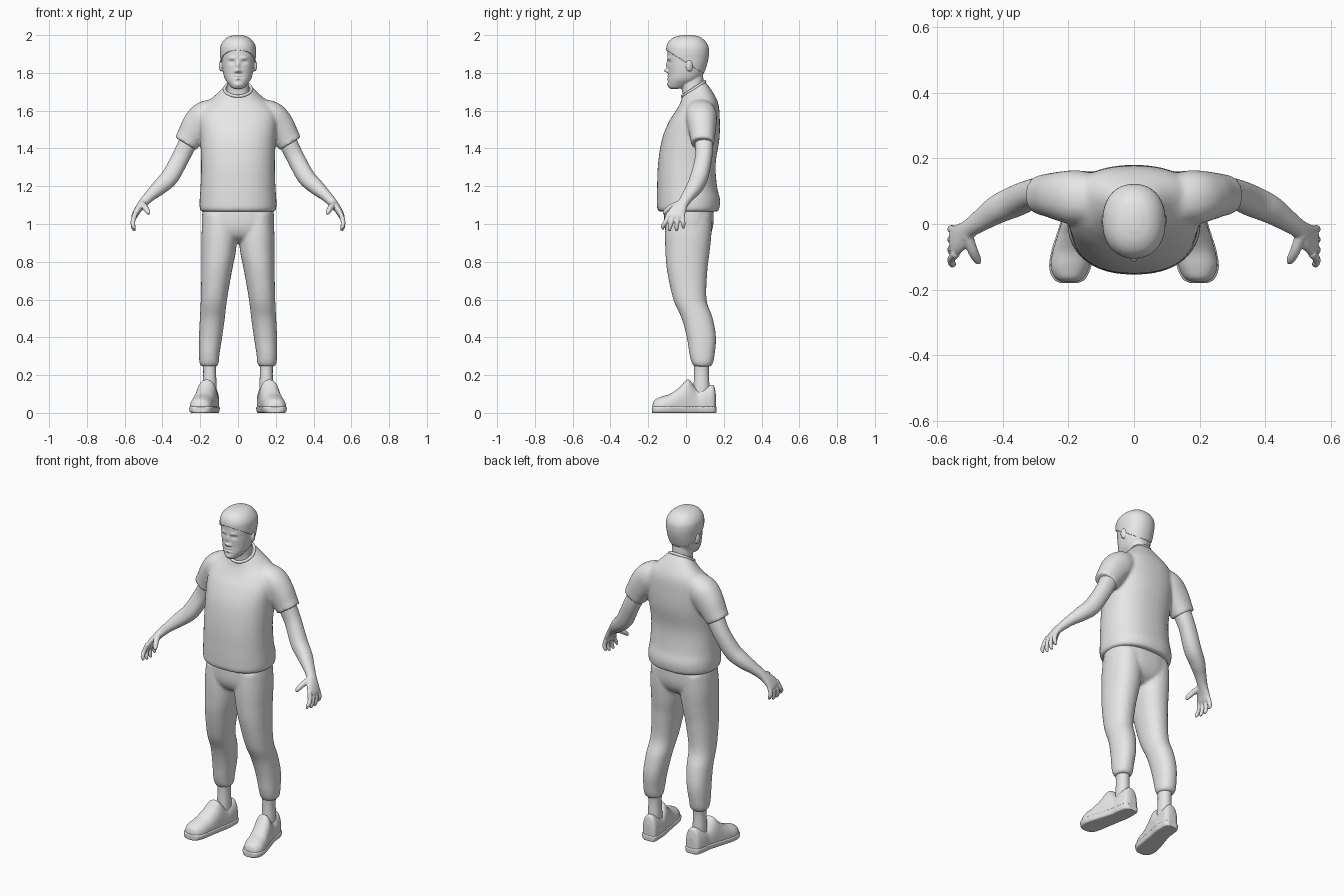
import bpy, bmesh, math
from mathutils import Vector, Matrix

cube = bpy.data.objects.get("Cube")
if cube:
    bpy.data.objects.remove(cube, do_unlink=True)

grey = bpy.data.materials.new("light grey")
grey.use_nodes = True
grey.diffuse_color = (0.8, 0.8, 0.8, 1)
grey.node_tree.nodes["Principled BSDF"].inputs["Base Color"].default_value = (0.8, 0.8, 0.8, 1)


def band(z, x0, x1, front, back, tilt=0):
    """Key ring given by its extents: centre, two radii and a tilt."""
    return ((x0 + x1) / 2, (front + back) / 2, z, (x1 - x0) / 2, (back - front) / 2, tilt)


def spline(keys, steps):
    """Smoothly interpolate the key rings."""
    k = [Vector(q) for q in keys]
    k = [2 * k[0] - k[1]] + k + [2 * k[-1] - k[-2]]
    out = []
    for i in range(1, len(k) - 2):
        p, q, r, s = k[i - 1:i + 3]
        for j in range(steps):
            t = j / steps
            out.append((2 * q + (r - p) * t + (2 * p - 5 * q + 4 * r - s) * t ** 2
                        + (3 * q - p - 3 * r + s) * t ** 3) / 2)
    return out + [k[-2]]


def loft(bm, keys, along=False, side=1, n=32, power=2.2, steps=5):
    """Skin rounded rings, level (or tilted) or square to their path."""
    rings = spline([tuple(q) + (0,) * (6 - len(q)) for q in keys], steps)
    loops = []
    for i, r in enumerate(rings):
        c = Vector(r[:3])
        if along:
            a, b = rings[max(i - 1, 0)], rings[min(i + 1, len(rings) - 1)]
            t = (Vector(b[:3]) - Vector(a[:3])).normalized()
            u = Vector((0, 1, 0))
            u = (u - t * t.dot(u)).normalized()
            v = t.cross(u)
        else:
            ang = math.radians(r[5])
            u, v = Vector((1, 0, 0)), Vector((0, math.cos(ang), math.sin(ang)))
        loop = []
        for j in range(n):
            w = 2 * math.pi * j / n
            co, si = math.cos(w), math.sin(w)
            e = 2 / power
            p = c + u * max(r[3], .001) * math.copysign(abs(co) ** e, co) \
                  + v * max(r[4], .001) * math.copysign(abs(si) ** e, si)
            loop.append(bm.verts.new((p.x * side, p.y, p.z)))
        loops.append(loop)
    for a, b in zip(loops, loops[1:]):
        for j in range(n):
            bm.faces.new((a[j], a[j - 1], b[j - 1], b[j]))
    bm.faces.new(loops[0])
    bm.faces.new(loops[-1][::-1])
    return [v for loop in loops for v in loop]


def finish(name, bm, voxel=0, relax=3):
    bmesh.ops.recalc_face_normals(bm, faces=bm.faces[:])
    me = bpy.data.meshes.new(name)
    bm.to_mesh(me)
    bm.free()
    me.materials.append(grey)
    for f in me.polygons:
        f.use_smooth = True
    ob = bpy.data.objects.new(name, me)
    bpy.context.collection.objects.link(ob)
    if voxel:
        m = ob.modifiers.new("blend", "REMESH")
        m.mode, m.voxel_size, m.use_smooth_shade = "VOXEL", voxel, True
        m = ob.modifiers.new("relax", "SMOOTH")
        m.factor, m.iterations = 0.5, relax
    return ob


# Shirt: torso and short sleeves
bm = bmesh.new()
loft(bm, [band(z, -w, w, f, b, t) for z, w, f, b, t in (
    (1.065, .19, -.14, .165, 0), (1.08, .202, -.152, .176, 0), (1.13, .203, -.154, .18, 0),
    (1.2, .198, -.153, .164, 0), (1.32, .195, -.148, .157, 0), (1.45, .2, -.127, .177, 0),
    (1.55, .205, -.09, .179, 3), (1.62, .185, -.055, .172, 10),
    (1.675, .12, -.037, .142, 22), (1.715, .075, -.032, .112, 33))], n=48, power=2.3)
for s in (1, -1):
    loft(bm, [(.1, .075, 1.61, .07, .06), (.17, .08, 1.57, .083, .083),
              (.215, .085, 1.52, .076, .083), (.255, .088, 1.46, .066, .071),
              (.277, .088, 1.425, .062, .066)], True, s)
finish("shirt", bm, .009, 4)

# Ribbed neckline
bpy.ops.mesh.primitive_torus_add(major_radius=.071, minor_radius=.008, major_segments=48,
                                 location=(0, .04, 1.715), rotation=(math.radians(33), 0, 0))
collar = bpy.context.object
collar.name = "shirt_collar"
collar.data.materials.append(grey)
bpy.ops.object.shade_smooth()

# Trousers: hips and two legs
bm = bmesh.new()
loft(bm, [band(z, -w, w, f, b) for z, w, f, b in (
    (1.12, .18, -.11, .14), (1.05, .19, -.116, .146), (.98, .19, -.113, .142),
    (.93, .17, -.09, .12), (.9, .12, -.04, .08))], n=48, power=2.4)
for s in (1, -1):
    loft(bm, [band(*q) for q in (
        (1.05, .015, .185, -.105, .135), (.95, .004, .193, -.111, .135),
        (.85, .012, .193, -.109, .125), (.75, .032, .194, -.1, .113),
        (.6, .058, .197, -.067, .109), (.5, .07, .202, -.023, .142),
        (.4, .084, .207, .004, .159), (.31, .098, .207, .018, .152),
        (.265, .102, .204, .03, .143), (.245, .112, .194, .042, .132))], side=s)
finish("trousers", bm, .009, 4)

# Head shape, shared by the face and the hair
skull = [(1.715, .015, -.08, -.045), (1.722, .034, -.09, -.01), (1.74, .05, -.095, .03),
         (1.765, .068, -.095, .07), (1.795, .078, -.093, .09), (1.83, .084, -.095, .103),
         (1.865, .087, -.097, .112), (1.9, .09, -.098, .116), (1.935, .087, -.096, .112),
         (1.965, .07, -.08, .092), (1.984, .045, -.05, .066), (1.993, .015, -.012, .03)]
bm = bmesh.new()
face = loft(bm, [band(z, -w, w, f, b) for z, w, f, b in skull], n=96, steps=8)
# Features as soft bumps: x, z, width, height, depth
bumps = [(0, 1.811, .011, .01, .024), (0, 1.84, .009, .02, .012), (.015, 1.807, .007, .007, .008),
         (.033, 1.878, .018, .007, .006), (.033, 1.857, .014, .009, -.011),
         (.033, 1.855, .009, .005, .006), (0, 1.784, .017, .004, .007),
         (0, 1.768, .015, .005, .008), (0, 1.776, .02, .003, -.004), (0, 1.737, .02, .01, .006)]
for v in face:
    if v.co.y < -.02:
        shift = 0
        for x, z, w, h, d in bumps:
            shift += d * math.exp(-((abs(v.co.x) - x) / w) ** 2 - ((v.co.z - z) / h) ** 2)
        v.co.y -= shift
# Neck and ears
loft(bm, [(0, .05, 1.64, .07, .065), (0, .04, 1.7, .06, .06),
          (0, .033, 1.75, .056, .06), (0, .03, 1.81, .056, .06)])
for s in (1, -1):
    place = Matrix.Translation((.089 * s, .018, 1.838)) @ Matrix.Rotation(.35 * s, 4, "Z")
    bmesh.ops.create_uvsphere(bm, u_segments=20, v_segments=12, radius=1,
                              matrix=place @ Matrix.Diagonal((.011, .019, .031, 1)))
finish("head", bm, .004, 2)

# Short hair: a shell cut high over the forehead and low at the nape
bm = bmesh.new()
loft(bm, [band(z + .007, -w - .006, w + .006, f - .007, b + .006) for z, w, f, b in skull], n=64)
bmesh.ops.bisect_plane(bm, geom=bm.verts[:] + bm.edges[:] + bm.faces[:],
                       plane_co=(0, 0, 1.855), plane_no=(0, .62, 1), clear_inner=True)
hair = finish("hair", bm)
m = hair.modifiers.new("thickness", "SOLIDIFY")
m.thickness, m.offset = .012, -1

for s, label in ((1, "left"), (-1, "right")):
    # Arm and palm
    bm = bmesh.new()
    loft(bm, [(.22, .09, 1.52, .05, .05), (.265, .095, 1.43, .049, .049),
              (.305, .093, 1.35, .045, .047), (.36, .07, 1.25, .047, .047),
              (.415, .045, 1.195, .043, .041), (.465, .012, 1.15, .034, .03),
              (.503, -.015, 1.11, .029, .024), (.53, -.04, 1.075, .042, .019),
              (.547, -.054, 1.045, .046, .016), (.553, -.058, 1.03, .036, .011)], True, s)
    # Four fingers and a thumb
    for i, drop in enumerate((.01, 0, 0, .014)):
        y, tip = -.09 + .024 * i, -.122 + .036 * i
        loft(bm, [(.542, y, 1.06, .013, .013), (.556, (y + tip) / 2, 1.015, .0125, .0125),
                  (.554, tip, .98 + drop, .011, .011), (.546, tip, .962 + drop, .006, .006)],
             True, s, n=12, power=2)
    loft(bm, [(.51, -.03, 1.11, .018, .018), (.492, -.08, 1.088, .016, .016),
              (.478, -.108, 1.066, .013, .013), (.472, -.118, 1.052, .007, .007)],
         True, s, n=12, power=2)
    finish(label + "_arm", bm, .0045, 2)

    # Bare ankle
    bm = bmesh.new()
    loft(bm, [(.152, .085, .3, .04, .045), (.15, .082, .22, .034, .039),
              (.15, .082, .14, .037, .042), (.15, .08, .08, .037, .042)], side=s)
    finish(label + "_ankle", bm)

    # Shoe upper and sole share sections: y, centre x, half width, top
    last = [(.158, .143, .022, .1), (.145, .145, .043, .148), (.1, .15, .05, .14),
            (.06, .153, .051, .127), (.012, .165, .054, .178), (-.03, .175, .057, .14),
            (-.08, .187, .06, .103), (-.13, .195, .059, .086), (-.165, .197, .043, .07),
            (-.177, .198, .02, .045)]
    for part, grow, top in (("shoe", 0, 1), ("sole", .005, .034)):
        bm = bmesh.new()
        for v in loft(bm, [(x, y, h * .35, w + grow, h * .65, 90) for y, x, w, h in last],
                      side=s, n=40, power=2.3):
            v.co.z = min(max(v.co.z, 0), top)
            if grow:
                v.co.y *= 1.02
        finish(label + "_" + part, bm, .005, 3)
